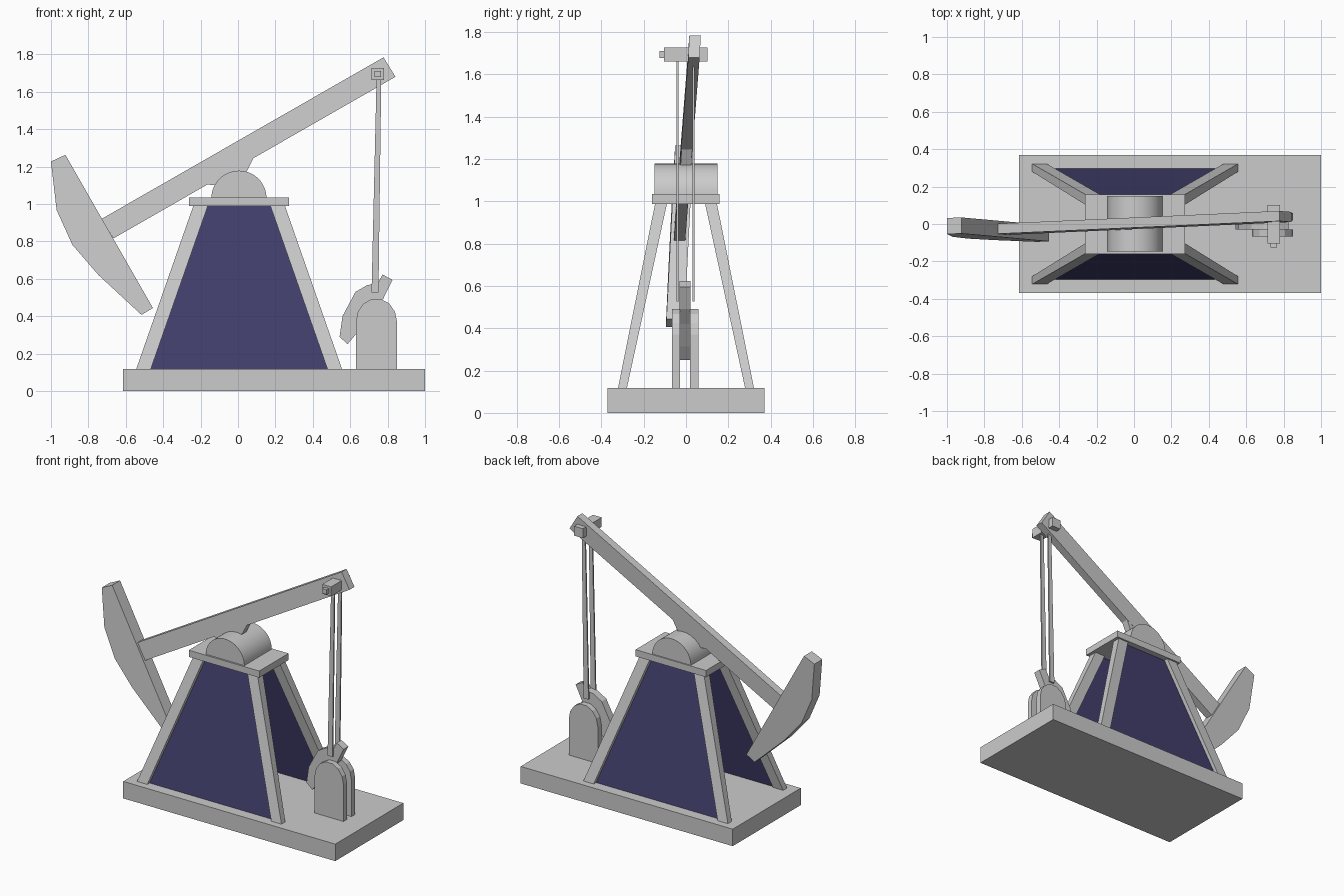
import bpy, bmesh, math

if "Cube" in bpy.data.objects:
    bpy.data.objects.remove(bpy.data.objects["Cube"])


def finish(name, bm, smooth=False):
    bmesh.ops.recalc_face_normals(bm, faces=bm.faces)
    me = bpy.data.meshes.new(name)
    bm.to_mesh(me)
    bm.free()
    ob = bpy.data.objects.new(name, me)
    bpy.context.collection.objects.link(ob)
    if smooth:
        bpy.context.view_layer.objects.active = ob
        ob.select_set(True)
        bpy.ops.object.shade_smooth_by_angle(angle=math.radians(30))
        ob.select_set(False)
    return ob


def loft(name, ring_a, ring_b):
    """Closed solid between two matching rings of points."""
    bm = bmesh.new()
    a = [bm.verts.new(p) for p in ring_a]
    b = [bm.verts.new(p) for p in ring_b]
    bm.faces.new(a)
    bm.faces.new(b[::-1])
    n = len(a)
    for i in range(n):
        j = (i + 1) % n
        bm.faces.new((a[i], a[j], b[j], b[i]))
    return finish(name, bm)


def plate(name, pts, y0, y1, lean=False):
    """Extrude an x-z profile along y; lean follows the tilted swing plane."""
    def y(x, z, v):
        return v + (0.012 * x + 0.058 * z - 0.07 if lean else 0)
    return loft(name, [(x, y(x, z, y0), z) for x, z in pts],
                [(x, y(x, z, y1), z) for x, z in pts])


def box(name, x0, x1, y0, y1, z0, z1):
    return plate(name, [(x0, z0), (x1, z0), (x1, z1), (x0, z1)], y0, y1)


def arch(cx, cz, rx, rz, n):
    return [(cx + rx * math.cos(math.pi * i / n), cz + rz * math.sin(math.pi * i / n))
            for i in range(n + 1)]


def rect(cx, cy, hx, hy, z):
    return [(cx - hx, cy - hy, z), (cx + hx, cy - hy, z),
            (cx + hx, cy + hy, z), (cx - hx, cy + hy, z)]


blue = bpy.data.materials.new("blue_panel")
blue.diffuse_color = (0.055, 0.05, 0.15, 1)
blue.use_nodes = True
blue.node_tree.nodes["Principled BSDF"].inputs["Base Color"].default_value = blue.diffuse_color

# Base slab and the tower's top plate
box("base", -0.615, 1.0, -0.37, 0.37, 0, 0.117)
box("tower_top_plate", -0.263, 0.274, -0.16, 0.158, 0.988, 1.034)

# Four splayed legs and the two blue side panels
CX = 0.006
for sy, side in ((-1, "front"), (1, "back")):
    for sx, end in ((-1, "left"), (1, "right")):
        loft(f"{side}_{end}_leg",
             rect(CX + sx * 0.512, sy * 0.301, 0.039, 0.021, 0.115),
             rect(CX + sx * 0.206, sy * 0.118, 0.039, 0.028, 0.99))
    panel = loft(f"{side}_panel",
                 rect(CX, sy * 0.293, 0.49, 0.003, 0.115),
                 rect(CX, sy * 0.114, 0.185, 0.003, 0.99))
    panel.data.materials.append(blue)

# Saddle bearing: half cylinder
saddle = plate("saddle_bearing", arch(0.005, 1.033, 0.147, 0.145, 24), -0.148, 0.15)
bpy.context.view_layer.objects.active = saddle
saddle.select_set(True)
bpy.ops.object.shade_smooth_by_angle(angle=math.radians(30))
saddle.select_set(False)

# Walking beam, its pivot wedge and the curved head
plate("walking_beam", [(-0.73, 0.92), (-0.666, 0.816), (0.842, 1.68), (0.778, 1.784)],
      -0.027, 0.027, lean=True)
plate("pivot_wedge", [(-0.163, 1.104), (0.005, 1.09), (0.085, 1.25), (-0.04, 1.2)],
      -0.024, 0.026, lean=True)
plate("beam_head", [(-0.923, 1.263), (-1.0, 1.227), (-0.97, 0.968), (-0.885, 0.781),
                    (-0.746, 0.62), (-0.516, 0.407), (-0.455, 0.444)],
      -0.043, 0.043, lean=True)

# Cross bar through the beam end, with its end nub
box("cross_bar", 0.714, 0.781, -0.103, 0.102, 1.662, 1.727)
box("cross_bar_nub", 0.731, 0.764, -0.126, -0.10, 1.678, 1.711)

# Pair of connecting rods
for y, side in ((-0.041, "front"), (0.036, "back")):
    plate(f"{side}_connecting_rod",
          [(0.714, 0.527), (0.751, 0.527), (0.766, 1.68), (0.741, 1.68)],
          y - 0.005, y + 0.005)

# Crank counterweight between two rounded stand plates
plate("crank_weight", [(0.773, 0.623), (0.826, 0.594), (0.775, 0.49), (0.715, 0.42),
                       (0.64, 0.315), (0.586, 0.251), (0.543, 0.289), (0.559, 0.401),
                       (0.628, 0.53), (0.692, 0.567), (0.745, 0.573)], -0.03, 0.021)
for y0, y1, side in ((-0.067, -0.029), (0.02, 0.06)) and \
        ((-0.067, -0.029, "front"), (0.02, 0.06, "back")):
    plate(f"{side}_crank_stand",
          [(0.63, 0.115), (0.85, 0.115)] + arch(0.74, 0.37, 0.11, 0.125, 7), y0, y1)
